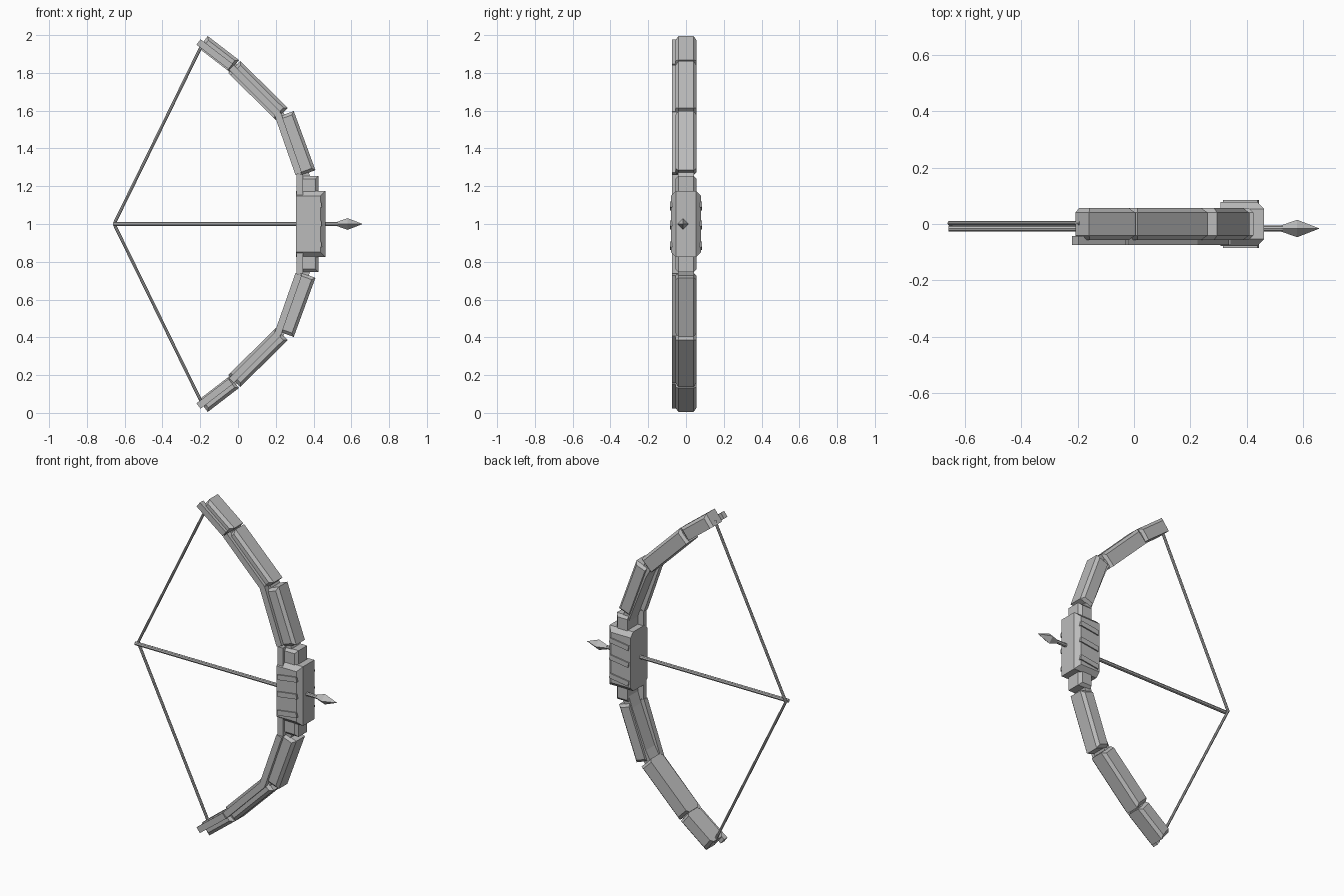
import bpy, bmesh, math
from mathutils import Vector, Matrix

cube = bpy.data.objects.get("Cube")
if cube:
    bpy.data.objects.remove(cube)

grey = bpy.data.materials.new("plain_grey")
grey.use_nodes = True
COLOUR = (0.5, 0.5, 0.5, 1)
grey.diffuse_color = COLOUR
grey.node_tree.nodes["Principled BSDF"].inputs["Base Color"].default_value = COLOUR


def finish(name, bm, mirror=False):
    """Object sitting at mid height, optionally mirrored to the lower half."""
    bmesh.ops.recalc_face_normals(bm, faces=bm.faces)
    mesh = bpy.data.meshes.new(name)
    bm.to_mesh(mesh)
    bm.free()
    mesh.materials.append(grey)
    ob = bpy.data.objects.new(name, mesh)
    ob.location.z = 1
    bpy.context.collection.objects.link(ob)
    if mirror:
        mod = ob.modifiers.new("lower_half", 'MIRROR')
        mod.use_axis = (False, False, True)
        mod.use_mirror_merge = False
    return ob


def bar(bm, p, q, width, y0, y1, chamfer=0):
    """Box along the outer line p-q (x, z), extending inwards by width."""
    p, q = Vector((p[0], 0, p[1])), Vector((q[0], 0, q[1]))
    d = (q - p).normalized()
    n = Vector((d.z, 0, -d.x))
    y = Vector((0, 1, 0))
    place = Matrix((d * (q - p).length, n * width, y * (y1 - y0))).transposed().to_4x4()
    place.translation = (p + q) / 2 + n * width / 2 + y * (y0 + y1) / 2
    verts = bmesh.ops.create_cube(bm, size=1, matrix=place)["verts"]
    if chamfer:
        # chamfer the long outer edges and the four end corners
        edges = []
        for e in {e for v in verts for e in v.link_edges}:
            a, b = e.verts
            along = (b.co - a.co).normalized()
            outer = ((a.co + b.co) / 2 - place.translation).dot(n) < -width * 0.3
            if abs(along.dot(n)) > 0.9 or (abs(along.dot(d)) > 0.9 and outer):
                edges.append(e)
        bmesh.ops.bevel(bm, geom=edges, offset=chamfer, segments=1,
                        affect='EDGES', clamp_overlap=True)


def rod(bm, p, q, radius, tip=None, sides=8):
    """Round rod or cone between two points."""
    p, q = Vector(p), Vector(q)
    m = (q - p).to_track_quat('Z', 'Y').to_matrix().to_4x4()
    m.translation = (p + q) / 2
    bmesh.ops.create_cone(bm, cap_ends=True, segments=sides, radius1=radius,
                          radius2=radius if tip is None else tip,
                          depth=(q - p).length, matrix=m)


# Limb plates, tip to grip: outer start, outer end, width
limbs = {
    "tip_limb": ((-0.16, 0.995), (0.005, 0.868), 0.08),
    "middle_limb": ((0.012, 0.863), (0.263, 0.615), 0.09),
    "inner_limb": ((0.295, 0.598), (0.41, 0.285), 0.075),
    "neck": ((0.425, 0.255), (0.425, 0.15), 0.08),
}
for name, (p, q, w) in limbs.items():
    bm = bmesh.new()
    bar(bm, p, q, w, -0.056, 0.056, 0.016)
    finish(name, bm, True)

# Narrow core bridging the gaps between the plates
bm = bmesh.new()
core = [(-0.04, 0.875), (0.02, 0.82), (0.23, 0.61), (0.275, 0.53), (0.365, 0.3), (0.4, 0.2)]
for a, b in zip(core, core[1:]):
    bar(bm, a, b, 0.045, -0.042, 0.042)
finish("limb_core", bm, True)

# Thin strip along the inner front edge
bm = bmesh.new()
for p, q in (((-0.198, 0.978), (-0.028, 0.848)), ((-0.022, 0.842), (0.225, 0.595)),
             ((0.226, 0.592), (0.338, 0.272)), ((0.345, 0.262), (0.345, 0.15))):
    bar(bm, p, q, 0.036, -0.074, -0.042)
finish("front_strip", bm, True)

# Grip block and slanted wraps
bm = bmesh.new()
bar(bm, (0.463, 0.175), (0.463, -0.175), 0.155, -0.079, 0.079, 0.026)
finish("grip", bm)
bm = bmesh.new()
for z in (0.095, -0.005, -0.115):
    m = Matrix.Translation((0.38, 0, z)) @ Matrix.Rotation(math.radians(-8), 4, 'Y')
    bmesh.ops.create_cube(bm, size=1, matrix=m @ Matrix.Diagonal((0.125, 0.172, 0.03, 1)))
finish("grip_wraps", bm)

# Drawn string
bm = bmesh.new()
rod(bm, (-0.656, 0.003, 0), (-0.19, 0.003, 0.95), 0.008)
finish("bowstring", bm, True)

# Arrow
bm = bmesh.new()
rod(bm, (-0.66, -0.016, 0), (0.53, -0.016, 0), 0.011)
finish("arrow_shaft", bm)
bm = bmesh.new()
rod(bm, (0.515, -0.016, 0), (0.58, -0.016, 0), 0.008, 0.031, 4)
rod(bm, (0.58, -0.016, 0), (0.66, -0.016, 0), 0.031, 0, 4)
finish("arrow_head", bm)
